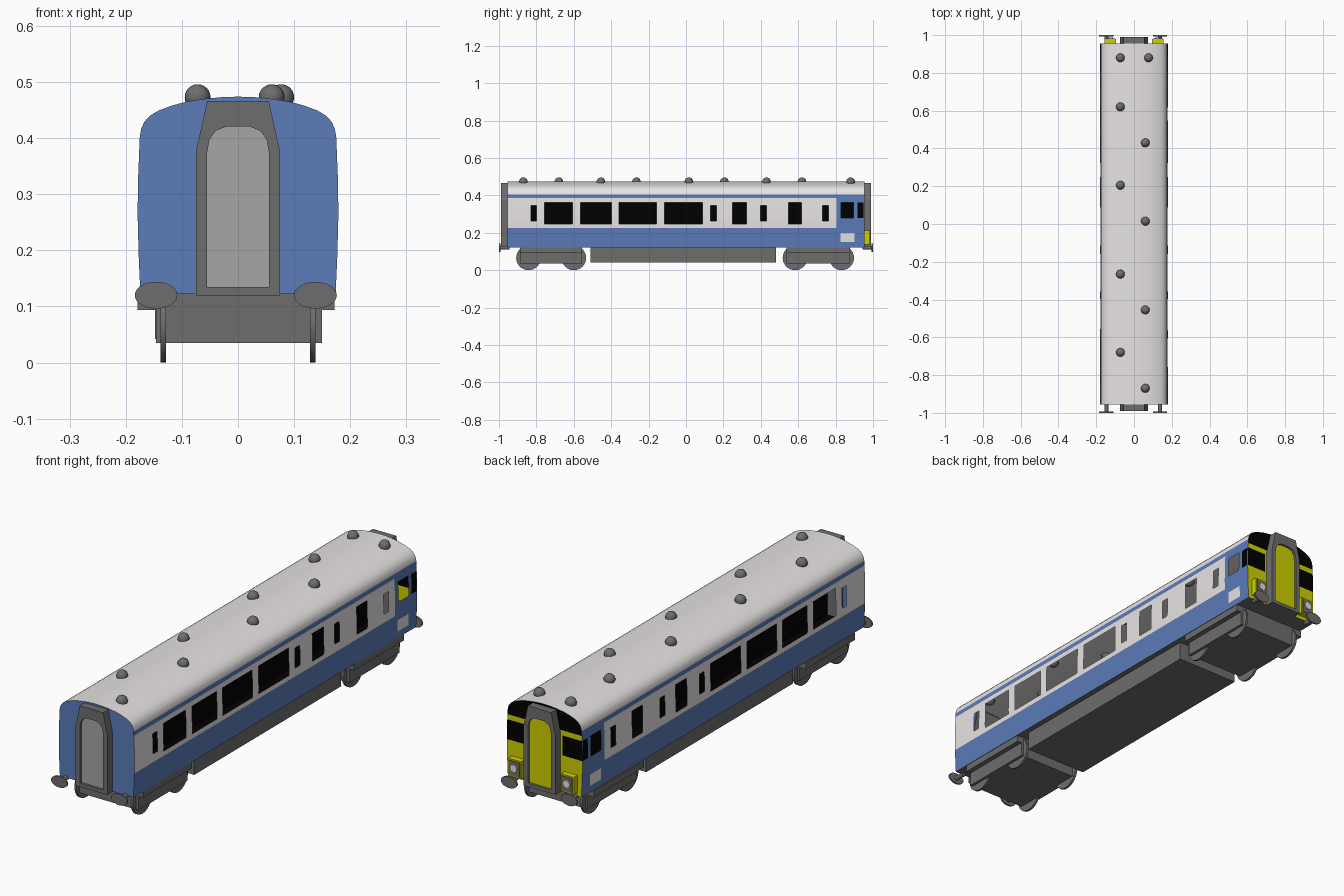
import bpy, bmesh, math

if "Cube" in bpy.data.objects:
    bpy.data.objects.remove(bpy.data.objects["Cube"])

# ---- colours
def mat(name, r, g, b):
    m = bpy.data.materials.new(name)
    m.diffuse_color = (r, g, b, 1)
    m.use_nodes = True
    m.node_tree.nodes["Principled BSDF"].inputs["Base Color"].default_value = m.diffuse_color
    return m

BLUE, WHITE, DARK, GREY, YELLOW, BLACK = range(6)
MATS = [mat("blue", .105, .20, .485), mat("off_white", .80, .775, .765),
        mat("dark_grey", .155, .155, .155), mat("door_grey", .38, .38, .38),
        mat("yellow", .63, .63, .0), mat("black", 0, 0, 0)]

# ---- helpers
def finish(bm, name, colour=None, angle=30):
    bmesh.ops.recalc_face_normals(bm, faces=bm.faces)
    me = bpy.data.meshes.new(name)
    bm.to_mesh(me)
    bm.free()
    ob = bpy.data.objects.new(name, me)
    bpy.context.collection.objects.link(ob)
    if colour is None:
        for m in MATS:
            me.materials.append(m)
    else:
        me.materials.append(MATS[colour])
    bpy.ops.object.select_all(action='DESELECT')
    ob.select_set(True)
    bpy.context.view_layer.objects.active = ob
    bpy.ops.object.shade_smooth_by_angle(angle=math.radians(angle))
    return ob

def box(name, x0, x1, y0, y1, z0, z1, colour):
    bm = bmesh.new()
    bmesh.ops.create_cube(bm, size=1)
    for v in bm.verts:
        v.co = ((x0 + x1) / 2 + v.co.x * (x1 - x0),
                (y0 + y1) / 2 + v.co.y * (y1 - y0),
                (z0 + z1) / 2 + v.co.z * (z1 - z0))
    return finish(bm, name, colour)

def disc(name, axis, centre, r1, r2, depth, colour):
    """Elliptic cylinder along x or y; r1 horizontal radius, r2 vertical."""
    bm = bmesh.new()
    bmesh.ops.create_cone(bm, cap_ends=True, segments=32, radius1=1, radius2=1, depth=depth)
    for v in bm.verts:
        a, b, c = v.co
        x, y = (a * r1, c) if axis == 'y' else (c, a * r1)
        v.co = (centre[0] + x, centre[1] + y, centre[2] + b * r2)
    return finish(bm, name, colour)

# ---- body: section swept over window stations, coloured by rule, windows left open
END = .955
SECTION = [(.122, .174), (.19, .177), (.265, .179), (.33, .178), (.404, .175), (.418, .172),
           (.429, .167), (.440, .157), (.449, .142), (.458, .118), (.465, .092),
           (.470, .060), (.473, .030), (.474, 0)]
LARGE = [(-.757, -.607), (-.564, -.398), (-.358, -.158), (-.115, .088), (.249, .324), (.548, .618)]
SMALL = [(-.83, -.80), (.131, .163), (.398, .43), (.73, .762)]
CAB, CORNER, PLATE = [(.829, .896)], [(.917, .95)], [(.826, .90)]
CAB_START = .805

levels = sorted({z for z, _ in SECTION} | {.15, .2, .225, .246, .262, .278, .347, .363, .385})
stations = sorted({y for s in (LARGE, SMALL, CAB, CORNER, PLATE) for pair in s for y in pair}
                  | {-END, CAB_START, END})

def half(z):
    for (za, wa), (zb, wb) in zip(SECTION, SECTION[1:]):
        if z <= zb:
            return wa + (wb - wa) * (z - za) / (zb - za)
    return 0

def inside(y, spans):
    return any(a < y < b for a, b in spans)

def is_opening(y, z):
    return (inside(y, LARGE) and .246 < z < .363 or inside(y, SMALL) and .262 < z < .347
            or inside(y, CAB) and .278 < z < .363)

def side_colour(y, z):
    if z > .404:
        return WHITE
    if inside(y, CORNER) and .278 < z < .363:
        return BLACK
    if inside(y, PLATE) and .15 < z < .2:
        return WHITE
    return WHITE if y < CAB_START and .225 < z < .385 else BLUE

def end_colour(x, z, s):
    if s < 0:
        return BLUE
    return BLACK if z > .385 or (abs(x) > .085 and .278 < z < .363) else YELLOW

bm = bmesh.new()
ring = [(half(z), z) for z in levels] + [(-half(z), z) for z in reversed(levels[:-1])]
rows = [[bm.verts.new((x, y, z)) for x, z in ring] for y in stations]
for j in range(len(rows) - 1):
    y = (stations[j] + stations[j + 1]) / 2
    for i in range(len(ring)):
        k = (i + 1) % len(ring)
        z = (ring[i][1] + ring[k][1]) / 2
        if is_opening(y, z):
            continue
        f = bm.faces.new((rows[j][i], rows[j][k], rows[j + 1][k], rows[j + 1][i]))
        f.material_index = DARK if k == 0 else side_colour(y, z)
for s in (-1, 1):  # end walls in three columns
    for za, zb in zip(levels, levels[1:]):
        cols = [(-half(z), -min(.085, half(z)), min(.085, half(z)), half(z)) for z in (za, zb)]
        for c in range(3):
            pts = [(cols[0][c], za), (cols[0][c + 1], za), (cols[1][c + 1], zb), (cols[1][c], zb)]
            if abs(pts[1][0] - pts[0][0]) + abs(pts[2][0] - pts[3][0]) < 1e-6:
                continue
            f = bm.faces.new([bm.verts.new((x, s * END, z)) for x, z in pts])
            f.material_index = end_colour(sum(p[0] for p in pts) / 4, (za + zb) / 2, s)
bmesh.ops.remove_doubles(bm, verts=bm.verts, dist=1e-5)
finish(bm, "coach_body")

# ---- dark interior seen through the windows
box("interior_floor", -.172, .172, -.95, .95, .125, .13, BLACK)
box("interior_partition", -.004, .004, -.95, .95, .13, .366, BLACK)

# ---- gangways: portal frame with a recessed arched door at each end
OUTER = [(.075, .12), (.075, .375), (.070, .398), (.065, .421), (.055, .466)]
INNER = [(.055, .135), (.055, .375), (.051, .397), (.040, .413), (.020, .421)]

def loop(bm, pts, y):
    full = pts + [(-x, z) for x, z in reversed(pts)]
    return [bm.verts.new((x, y, z)) for x, z in full]

for s, name, door in ((-1, "front_gangway", GREY), (1, "cab_gangway", YELLOW)):
    bm = bmesh.new()
    loops = [loop(bm, OUTER, s * .95), loop(bm, OUTER, s * .99),
             loop(bm, INNER, s * .99), loop(bm, INNER, s * .98)]
    for a, b in zip(loops, loops[1:]):
        for i in range(len(a)):
            k = (i + 1) % len(a)
            bm.faces.new((a[i], a[k], b[k], b[i])).material_index = DARK
    bm.faces.new(loops[0]).material_index = DARK
    bm.faces.new(loops[3]).material_index = door
    finish(bm, name, angle=10)

# ---- buffers
for sy in (-1, 1):
    for sx in (-1, 1):
        x = sx * .142 - .004
        disc("buffer_shaft", 'y', (x, sy * .97, .12), .01, .01, .05, DARK)
        disc("buffer_head", 'y', (x, sy * .9965, .12), .038, .024, .007, DARK)

# ---- cab lamp boxes
for sx in (-1, 1):
    xa, xb = sorted((sx * .094, sx * .156))
    box("lamp_box", xa, xb, .95, .98, .138, .212, YELLOW)
    box("lamp_panel", xa + .006, xb - .006, .979, .983, .144, .206, DARK)
    disc("lamp", 'y', (sx * .125, .984, .178), .015, .015, .006, WHITE)

# ---- running gear
box("underfloor_case", -.148, .15, -.51, .48, .042, .123, DARK)
for name, axles in (("front_bogie", (-.842, -.60)), ("cab_bogie", (.583, .832))):
    a, b = axles
    box(name + "_frame", -.146, .15, a - .045, b + .045, .035, .10, DARK)
    box(name + "_bolster", -.179, .172, a - .045, b + .045, .094, .123, DARK)
    for y in axles:
        for sx in (-1, 1):
            disc(name + "_wheel", 'x', (sx * .133, y, .066), .066, .066, .01, DARK)

# ---- roof vents
VENTS = [(-.072, y) for y in (.88, .62, .205, -.265, -.68)]
VENTS += [(.06, y) for y in (.43, .015, -.455, -.87)] + [(.077, .88)]
for x, y in VENTS:
    bm = bmesh.new()
    bmesh.ops.create_uvsphere(bm, u_segments=20, v_segments=12, radius=.023)
    bmesh.ops.translate(bm, verts=bm.verts, vec=(x, y, .473))
    finish(bm, "roof_vent", DARK)
